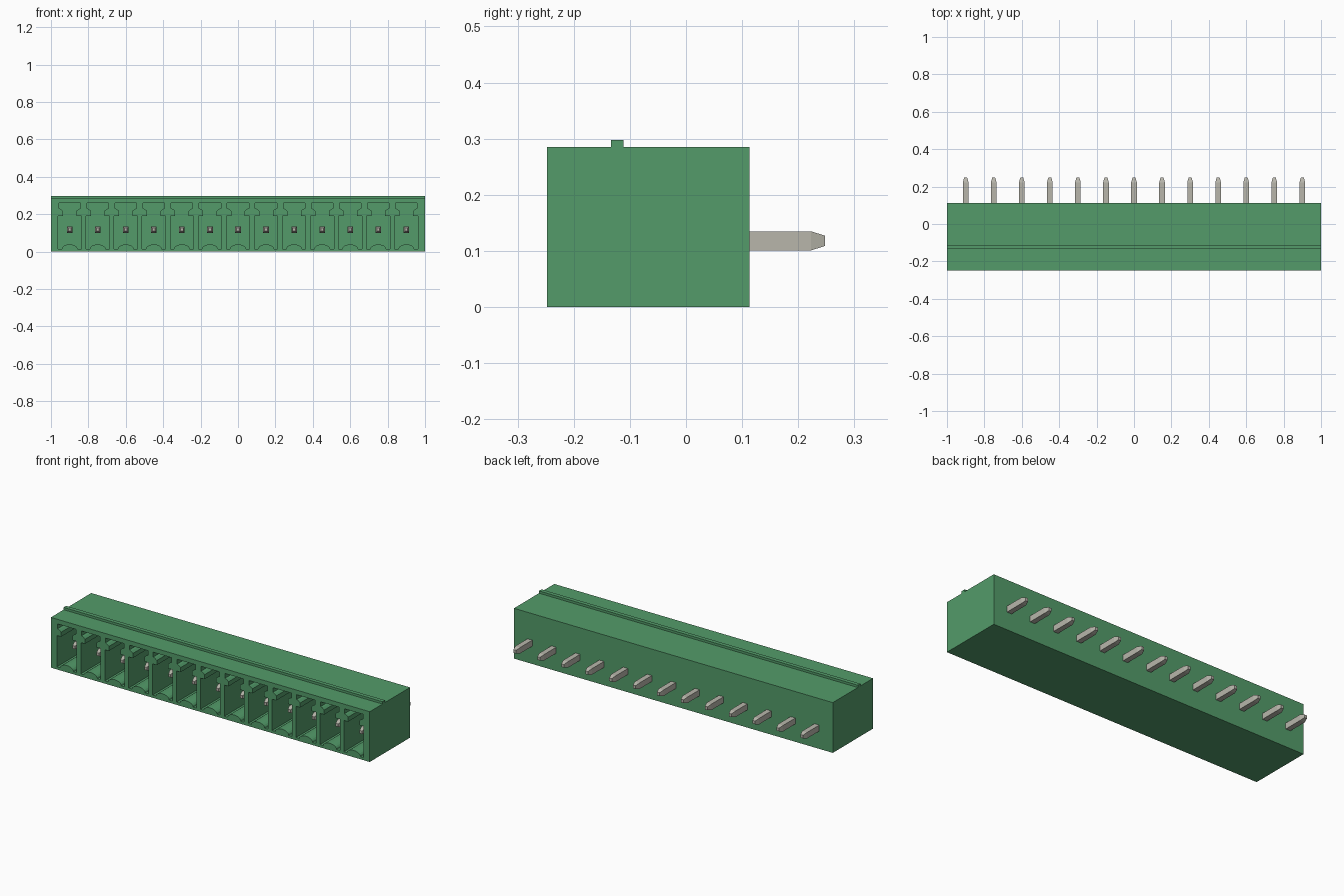
import bpy, bmesh, math

cube = bpy.data.objects.get("Cube")
if cube:
    bpy.data.objects.remove(cube, do_unlink=True)

PINS, PITCH = 13, 0.15
FRONT, BACK, CAVITY_END = -0.248, 0.113, 0.06
PIN_Z = 0.118


def material(name, color):
    mat = bpy.data.materials.new(name)
    mat.use_nodes = True
    mat.diffuse_color = color
    mat.node_tree.nodes["Principled BSDF"].inputs["Base Color"].default_value = color
    return mat


def mesh_object(name, bm, mat):
    bmesh.ops.recalc_face_normals(bm, faces=bm.faces)
    mesh = bpy.data.meshes.new(name)
    bm.to_mesh(mesh)
    bm.free()
    mesh.materials.append(mat)
    obj = bpy.data.objects.new(name, mesh)
    bpy.context.collection.objects.link(obj)
    return obj


def loft(bm, rings):
    """Join a series of equal closed rings and cap both ends."""
    rows = [[bm.verts.new(p) for p in ring] for ring in rings]
    for a, b in zip(rows, rows[1:]):
        for i in range(len(a)):
            j = (i + 1) % len(a)
            bm.faces.new((a[i], a[j], b[j], b[i]))
    bm.faces.new(rows[0])
    bm.faces.new(rows[-1])


green = material("green plastic", (0.087, 0.33, 0.143, 1))
metal = material("tinned metal", (0.48, 0.47, 0.41, 1))

# Housing: side profile with the top ridge, extruded across the width
side = [(FRONT, 0), (BACK, 0), (BACK, 0.285), (-0.111, 0.285),
        (-0.111, 0.298), (-0.134, 0.298), (-0.134, 0.285), (FRONT, 0.285)]
bm = bmesh.new()
loft(bm, [[(x, y, z) for y, z in side] for x in (-1, 1)])
housing = mesh_object("housing", bm, green)

# Socket outline: wide chamber, neck and keyed slot, with an arched floor
half = [(0.062, 0.015), (0.062, 0.192), (0.036, 0.192), (0.036, 0.218),
        (0.048, 0.228), (0.058, 0.232), (0.058, 0.259)]
arch = [(-0.042 * math.cos(math.pi * i / 10),
         0.015 + 0.024 * math.sin(math.pi * i / 10)) for i in range(11)]
outline = arch + half + [(-x, z) for x, z in reversed(half)]

# Pins: square bars with tapered ends
pin_rings = [(-0.185, 0.5), (-0.16, 1), (0.223, 1), (0.248, 0.53)]

cut_bm, pin_bm = bmesh.new(), bmesh.new()
for n in range(PINS):
    cx = (n - (PINS - 1) / 2) * PITCH
    loft(cut_bm, [[(cx + x, y, z) for x, z in outline]
                  for y in (FRONT - 0.05, CAVITY_END)])
    loft(pin_bm, [[(cx + sx * 0.015 * s, y, PIN_Z + sz * 0.017 * s)
                   for sx, sz in ((-1, -1), (1, -1), (1, 1), (-1, 1))]
                  for y, s in pin_rings])
mesh_object("contact_pins", pin_bm, metal)

# Cut the row of sockets from the housing
cutter = mesh_object("socket_cutter", cut_bm, green)
cutter.hide_render = True
mod = housing.modifiers.new("sockets", 'BOOLEAN')
mod.operation = 'DIFFERENCE'
mod.solver = 'EXACT'
mod.object = cutter
bpy.context.view_layer.objects.active = housing
bpy.ops.object.modifier_apply(modifier=mod.name)
bpy.data.objects.remove(cutter, do_unlink=True)
